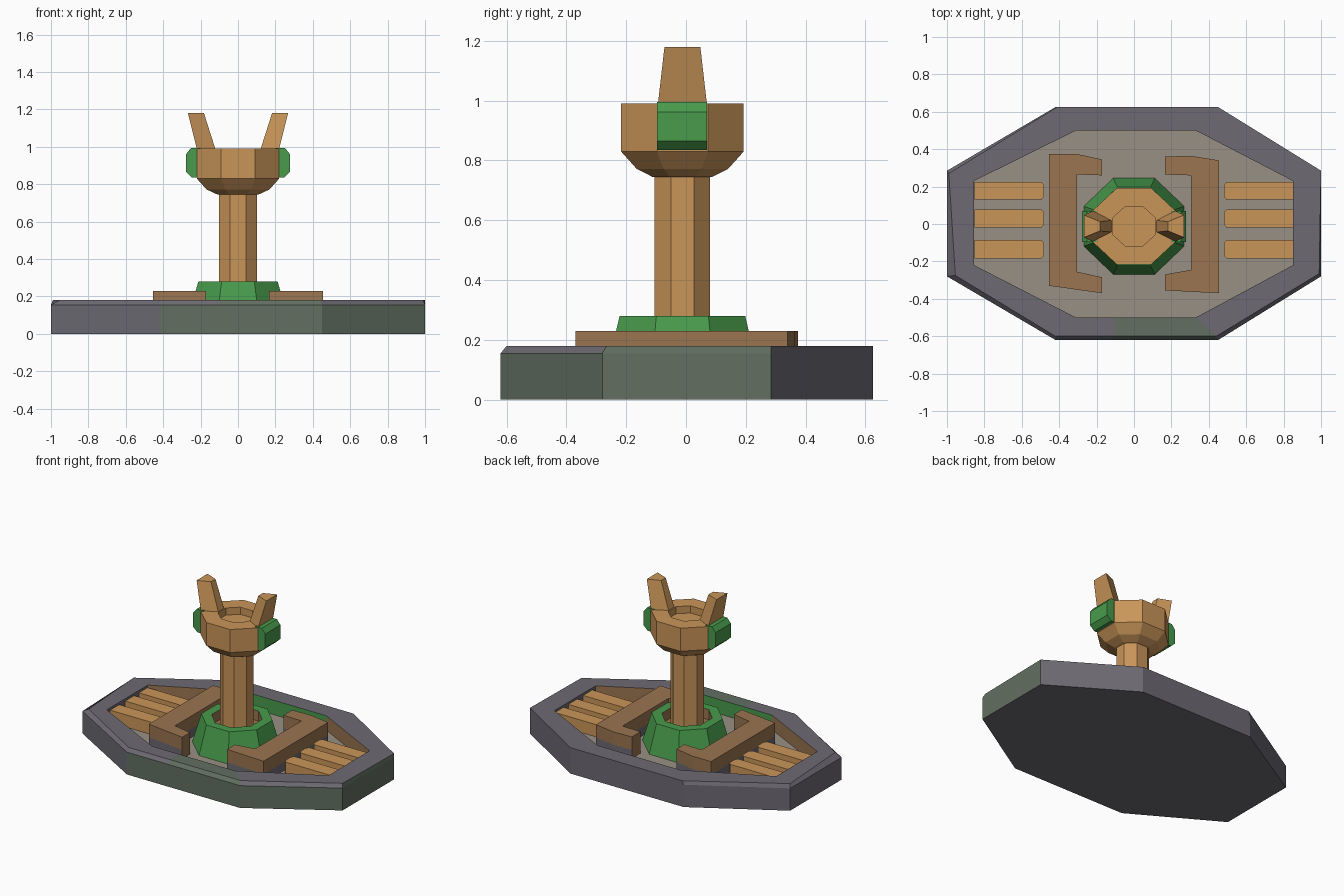
import bpy, bmesh, math

if "Cube" in bpy.data.objects:
    bpy.data.objects.remove(bpy.data.objects["Cube"])


def mat(name, r, g, b):
    m = bpy.data.materials.new(name)
    lin = [((c / 255 + 0.055) / 1.055) ** 2.4 for c in (r, g, b)]
    m.diffuse_color = (*lin, 1)
    m.use_nodes = True
    m.node_tree.nodes["Principled BSDF"].inputs["Base Color"].default_value = m.diffuse_color
    return m


TAN = mat("tan wood", 201, 149, 89)
BROWN = mat("dark wood", 155, 117, 80)
GRAY = mat("stone gray", 109, 106, 115)
SAGE = mat("mossy stone", 98, 111, 97)
FLOOR = mat("pale floor", 153, 144, 131)
GREEN = mat("leaf green", 72, 155, 76)


def loft(name, rings, mats, rule=None, cuts=()):
    """Skin a list of equal-length rings and cap both ends."""
    bm = bmesh.new()
    vs = [[bm.verts.new(p) for p in r] for r in rings]
    n = len(rings[0])
    bm.faces.new(vs[0][::-1])
    for a, b in zip(vs, vs[1:]):
        for i in range(n):
            j = (i + 1) % n
            bm.faces.new((a[i], a[j], b[j], b[i]))
    bm.faces.new(vs[-1])
    bmesh.ops.recalc_face_normals(bm, faces=bm.faces)
    for x in cuts:
        geom = bm.verts[:] + bm.edges[:] + bm.faces[:]
        bmesh.ops.bisect_plane(bm, geom=geom, plane_co=(x, 0, 0), plane_no=(1, 0, 0))
    bm.normal_update()
    if rule:
        for f in bm.faces:
            f.material_index = rule(f.calc_center_median(), f.normal)
    me = bpy.data.meshes.new(name)
    bm.to_mesh(me)
    bm.free()
    for m in mats:
        me.materials.append(m)
    ob = bpy.data.objects.new(name, me)
    bpy.context.collection.objects.link(ob)
    return ob


def flat(points, z):
    return [(x, y, z) for x, y in points]


def octagon(rx, ry, z, cy=-0.012):
    k = 1 / math.cos(math.pi / 8)
    return [(rx * k * math.cos(a), cy + ry * k * math.sin(a), z)
            for a in (math.pi / 8 + i * math.pi / 4 for i in range(8))]


# Base tray with sunken floor
outer = [(-.42, .625), (.45, .625), (1, .285), (1, -.28), (.45, -.62), (-.42, -.62), (-1, -.28), (-1, .285)]
upper = [(-.41, .625), (.45, .625), (1, .285), (.99, -.265), (.44, -.60), (-.42, -.60), (-.955, -.275), (-.99, .27)]
inner = [(-.31, .5), (.33, .5), (.85, .23), (.85, -.22), (.33, -.5), (-.31, -.5), (-.855, -.22), (-.855, .23)]


def base_rule(c, n):
    if n.z < -0.5:
        return 0
    if n.z > 0.9 and c.z < 0.12:
        return 2                                   # floor
    if n.z > 0.3:
        return 1 if c.y < -0.5 and -0.1 < c.x < 0.48 else 0
    if n.x * c.x + n.y * c.y < 0:                  # inner walls
        if abs(n.y) > 0.97:
            return 4
        return 3 if abs(n.y) > 0.3 else 0
    if n.y < -0.3:                                 # outer walls
        return 1 if c.x > -0.5 else 0
    return 1 if n.x > 0.9 else 0


loft("base_tray", [flat(outer, 0), flat(outer, .155), flat(upper, .18), flat(inner, .18), flat(inner, .08)],
     [GRAY, SAGE, FLOOR, BROWN, GREEN], base_rule, cuts=(-0.1,))

# C-shaped brackets: wood above, stone below
left = [(-.455, .375), (-.31, .375), (-.17, .345), (-.17, .26), (-.305, .265),
        (-.305, -.255), (-.17, -.285), (-.17, -.37), (-.455, -.33)]
right = [(.165, .36), (.30, .365), (.455, .34), (.455, -.37), (.165, -.355),
         (.165, -.27), (.305, -.245), (.305, .26), (.165, .265)]
for side, pts in (("left", left), ("right", right)):
    loft(side + "_bracket", [flat(pts, .075), flat(pts, .14), flat(pts, .23)], [BROWN, GRAY],
         lambda c, n: 1 if c.z < .13 and abs(c.x) > .2 else 0)

# Slats at both ends
for s in (-1, 1):
    for i, (y0, y1) in enumerate(((-.185, -.085), (-.02, .078), (.13, .225))):
        pts = [(s * .853, y0), (s * .495, y0), (s * .48, y0 + .018),
               (s * .48, y1 - .018), (s * .495, y1), (s * .853, y1)]
        loft("slat_%d_%d" % (s, i), [flat(pts, .075), flat(pts, .165)], [TAN])

# Green collar around the column foot
loft("foot_collar", [octagon(.27, .258, .075), octagon(.212, .21, .28),
                     octagon(.15, .15, .28), octagon(.15, .15, .21)],
     [GREEN, BROWN], lambda c, n: 1 if c.z < .26 and (n.z > .5 or n.x * c.x + n.y * (c.y + .012) < 0) else 0)

# Column
loft("column", [octagon(.102, .093, .2), octagon(.102, .093, .76)], [TAN])

# Head with flared underside and dished top
loft("head", [octagon(.11, .10, .745), octagon(.168, .153, .772), octagon(.22, .205, .83),
              octagon(.22, .205, .99), octagon(.115, .105, .99), octagon(.115, .105, .94)], [TAN])

# Green side blocks and horns
for s in (-1, 1):
    prof = [(.20, .835), (.245, .835), (.277, .865), (.277, .962), (.25, .995), (.20, .995)]
    loft("side_block_%d" % s, [[(s * x, y, z) for x, z in prof] for y in (-.097, .07)], [GREEN])
    rings = []
    for z, xi, xo, wi, wo in ((.97, .115, .215, .032, .084), (1.18, .182, .268, .025, .06)):
        rings.append([(s * xi, -.012 - wi, z), (s * xo, -.012 - wo, z),
                      (s * xo, -.012 + wo, z), (s * xi, -.012 + wi, z)])
    loft("horn_%d" % s, rings, [TAN])
